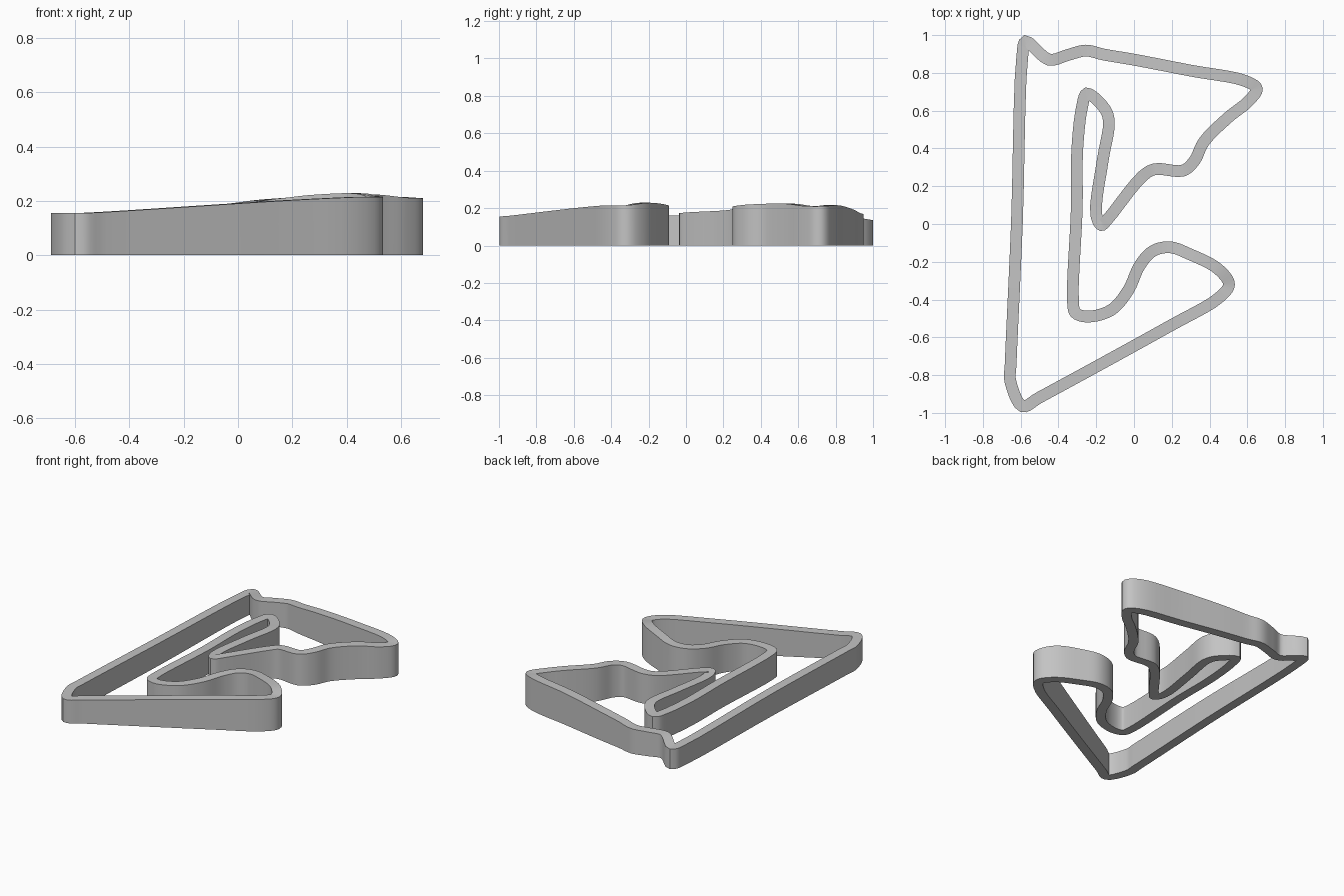
import bpy
import bmesh
from mathutils import Vector

if "Cube" in bpy.data.objects:
    bpy.data.objects.remove(bpy.data.objects["Cube"], do_unlink=True)

HALF_WIDTH = 0.031
STEPS = 5

# Centre line of the circuit in hundredths: x, y and height of the top
west_straight = [(-59, -96.5, 15.5), (-65.5, -83, 15.5), (-65.3, -74, 15.5),
                 (-62, 0, 15), (-59.2, 88, 13.5), (-57.3, 96.5, 13.5)]
north_straight = [(-45, 87, 15.5), (-35, 89.5, 16.2), (-25.5, 91.8, 16.7),
                  (-16, 89.7, 17.5), (0, 87, 19), (30, 81.2, 21),
                  (59, 75.7, 21.5)]
east_bends = [(65, 71.5, 21), (60, 64.5, 21.2), (50, 56.5, 22.3),
              (37, 43.5, 22.3), (32, 33.5, 21.8), (26, 28.3, 21),
              (11, 29, 20), (4.5, 25.3, 19)]
middle_hairpins = [(-14, 2.5, 17.7), (-17.3, -.5, 17.3), (-20, 5, 17),
                   (-16.5, 34, 17), (-13.3, 54, 16.8), (-15.5, 61, 16.5),
                   (-25, 69, 16), (-27.5, 62, 16), (-30, 40, 16),
                   (-30.3, 8, 16), (-32.3, -41, 16.5), (-31, -47, 16.7)]
south_bends = [(-24.5, -49, 17), (-12, -45.5, 18), (-3, -35, 18.7),
               (3, -22, 19.5), (10, -14.3, 20.5), (19, -12.3, 21.3),
               (29.5, -16, 22.3), (44.5, -23.8, 22.8), (50.3, -32, 21.5),
               (45, -39, 21.5), (19, -54, 20.3), (-50, -91.8, 15.9)]
sections = (west_straight, north_straight, east_bends, middle_hairpins, south_bends)
path = [Vector(p) / 100 for section in sections for p in section]


def spline_point(p, t):
    """Point between p[1] and p[2] on a centripetal spline."""
    k = [0.0]
    for a, b in zip(p, p[1:]):
        k.append(k[-1] + (b - a).length ** 0.5)
    t = k[1] + (k[2] - k[1]) * t
    row = list(p)
    for level in (1, 2):
        first = level - 1
        row = [row[i].lerp(row[i + 1], (t - k[i]) / (k[i + level] - k[i]))
               for i in range(len(row) - 1)]
    return row[0].lerp(row[1], (t - k[1]) / (k[2] - k[1]))


def smooth_loop(points):
    """Closed smooth curve through the points."""
    n = len(points)
    return [spline_point([points[(i + j) % n] for j in (-1, 0, 1, 2)], s / STEPS)
            for i in range(n) for s in range(STEPS)]


def side_offsets(points):
    """Sideways vector to the left edge at each point of a closed loop."""
    result = []
    for i, p in enumerate(points):
        before = (p - points[i - 1]).xy.normalized()
        after = (points[(i + 1) % len(points)] - p).xy.normalized()
        tangent = (before + after).normalized()
        mitre = HALF_WIDTH / max(tangent.dot(after), 0.7)
        result.append(Vector((-tangent.y, tangent.x, 0)) * mitre)
    return result


# Solid ribbon: a four-cornered section swept round the loop
loop = smooth_loop(path)
bm = bmesh.new()
rings = []
for p, side in zip(loop, side_offsets(loop)):
    ground = Vector((p.x, p.y, 0))
    corners = (ground + side, ground - side, p - side, p + side)
    rings.append([bm.verts.new(c) for c in corners])
for i, ring in enumerate(rings):
    previous = rings[i - 1]
    for c in range(4):
        d = (c + 1) % 4
        bm.faces.new((previous[c], previous[d], ring[d], ring[c]))
bmesh.ops.recalc_face_normals(bm, faces=bm.faces)

mesh = bpy.data.meshes.new("track_ribbon")
bm.to_mesh(mesh)
bm.free()

# Plain grey finish
grey = bpy.data.materials.new("grey")
grey.use_nodes = True
colour = (0.55, 0.55, 0.55, 1)
grey.diffuse_color = colour
grey.node_tree.nodes["Principled BSDF"].inputs["Base Color"].default_value = colour
mesh.materials.append(grey)

track = bpy.data.objects.new("track_ribbon", mesh)
bpy.context.collection.objects.link(track)
bpy.ops.object.select_all(action="DESELECT")
track.select_set(True)
bpy.context.view_layer.objects.active = track
bpy.ops.object.shade_smooth_by_angle(angle=0.6)
